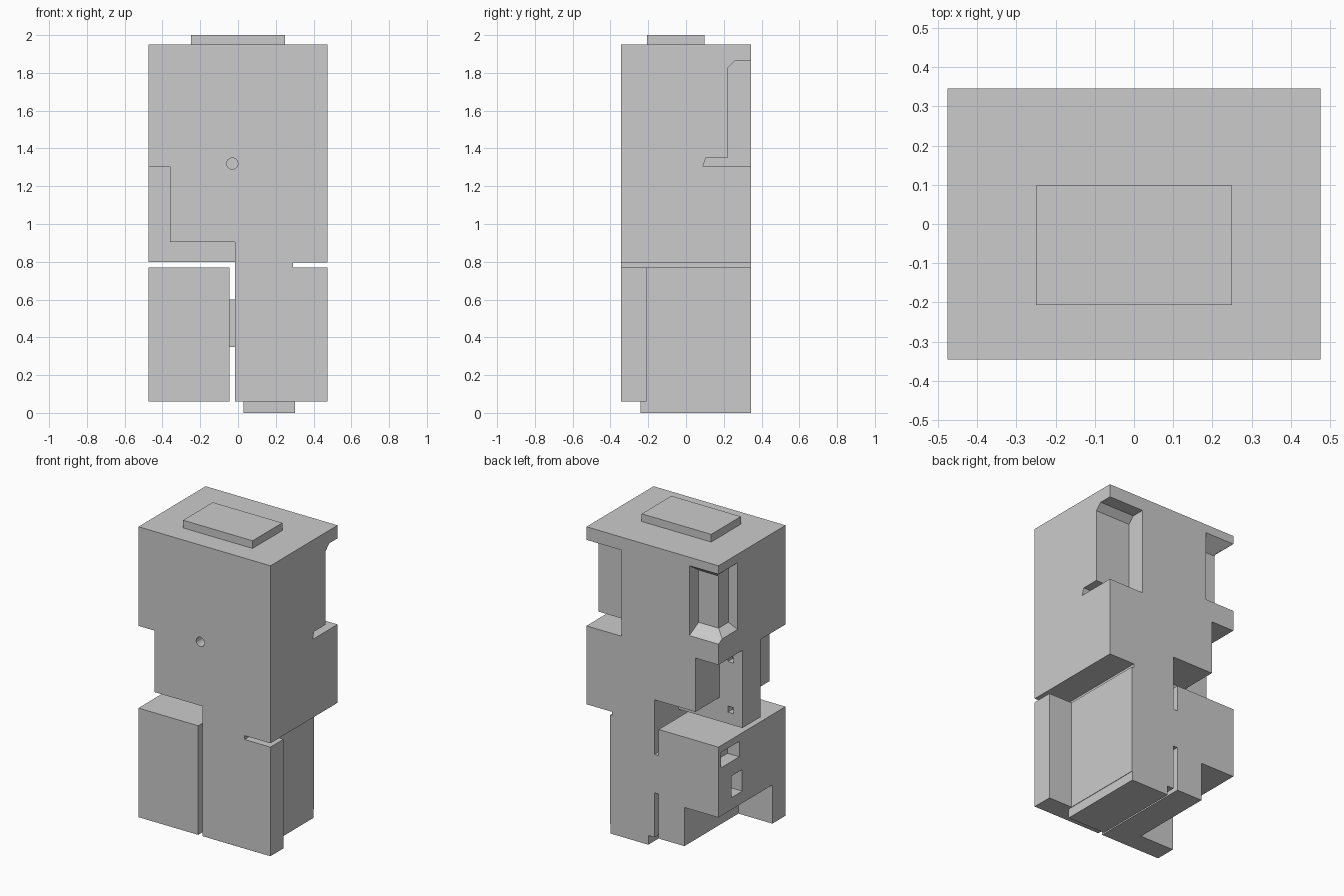
import bpy, bmesh, math

if "Cube" in bpy.data.objects:
    bpy.data.objects.remove(bpy.data.objects["Cube"])

BIG = 0.6  # overshoot limit for cutters in x and y


def prism(name, pts, axis, a, b):
    """Extrude a 2D profile along an axis: 'x' -> (y,z), 'y' -> (x,z), 'z' -> (x,y)."""
    def place(u, v, w):
        return {'x': (w, u, v), 'y': (u, w, v), 'z': (u, v, w)}[axis]
    bm = bmesh.new()
    base = bm.faces.new([bm.verts.new(place(u, v, a)) for u, v in pts])
    top = bmesh.ops.extrude_face_region(bm, geom=[base])
    shift = place(0, 0, b - a)
    verts = [g for g in top["geom"] if isinstance(g, bmesh.types.BMVert)]
    bmesh.ops.translate(bm, vec=shift, verts=verts)
    bmesh.ops.recalc_face_normals(bm, faces=bm.faces)
    me = bpy.data.meshes.new(name)
    bm.to_mesh(me)
    bm.free()
    ob = bpy.data.objects.new(name, me)
    bpy.context.collection.objects.link(ob)
    return ob


def box(name, x, y, z):
    return prism(name, [(x[0], y[0]), (x[1], y[0]), (x[1], y[1]), (x[0], y[1])], 'z', *z)


def combine(target, tool, op='DIFFERENCE'):
    mod = target.modifiers.new("cut", 'BOOLEAN')
    mod.operation, mod.solver, mod.object = op, 'EXACT', tool
    bpy.context.view_layer.objects.active = target
    bpy.ops.object.modifier_apply(modifier=mod.name)
    bpy.data.objects.remove(tool)


def cut_boxes(target, boxes):
    for b in boxes:
        combine(target, box("cutter", *b))


# Body and right leg, carved from one solid
body = box("body_and_right_leg", (-0.475, 0.475), (-0.345, 0.345), (0.06, 1.95))
cut_boxes(body, [
    ((-BIG, -0.015), (-BIG, BIG), (-0.1, 0.80)),        # room for left leg
    ((0.29, BIG), (-BIG, BIG), (0.77, 0.795)),          # gap under the body
    ((0.305, BIG), (-0.21, BIG), (-0.1, 0.78)),         # outside of right leg
    ((-BIG, -0.36), (-BIG, -0.088), (0.70, 1.305)),     # front left corner
    ((-BIG, -0.015), (-BIG, -0.088), (0.70, 0.905)),    # front lower edge
    ((-BIG, -0.31), (0.098, BIG), (0.70, 1.305)),       # back left corner
    ((-BIG, -0.015), (0.098, BIG), (0.70, 0.955)),      # back lower edge
    ((-0.41, -0.37), (0.05, 0.11), (1.205, 1.245)),     # peg holes, mid layer
    ((-0.41, -0.37), (0.05, 0.11), (0.875, 0.915)),
])

# Back right recess with chamfered top and undercut slot
combine(body, prism("cutter", [(BIG, 1.865), (0.26, 1.865), (0.22, 1.825), (0.22, 1.35),
                               (0.105, 1.35), (0.09, 1.305), (BIG, 1.305)], 'x', 0.223, BIG))

# Back left stepped recess with sloping floor and ceiling
combine(body, prism("cutter", [(0.345, 1.895), (0.25, 1.83), (0.25, 1.49), (0.345, 1.44),
                               (BIG, 1.44), (BIG, 1.895)], 'x', -BIG, -0.266))
combine(body, prism("cutter", [(-0.475, 1.895), (-0.41, 1.84), (-0.41, 1.49), (-0.475, 1.46),
                               (-BIG, 1.46), (-BIG, 1.895)], 'y', 0.149, 0.3449))

# Round hole in the front
circle = [(-0.03 + 0.03 * math.cos(i * math.tau / 16), 1.32 + 0.03 * math.sin(i * math.tau / 16))
          for i in range(16)]
combine(body, prism("cutter", circle, 'y', -BIG, -0.25))

# Left leg with notch and side sockets
left_leg = box("left_leg", (-0.475, -0.045), (-0.345, 0.345), (0.06, 0.77))
cut_boxes(left_leg, [
    ((-BIG, -0.23), (-0.21, BIG), (-0.1, 0.312)),
    ((-BIG, -0.39), (0.13, 0.32), (0.625, 0.725)),
    ((-BIG, -0.39), (0.10, 0.21), (0.39, 0.53)),
])

# Bridge between legs, top plate and foot
bridge = box("leg_bridge", (-0.045, -0.015), (-0.21, 0.345), (0.35, 0.60))
plate = box("top_plate", (-0.25, 0.25), (-0.207, 0.098), (1.95, 2.0))
foot = box("right_foot", (0.03, 0.302), (-0.24, 0.345), (0.0, 0.06))
